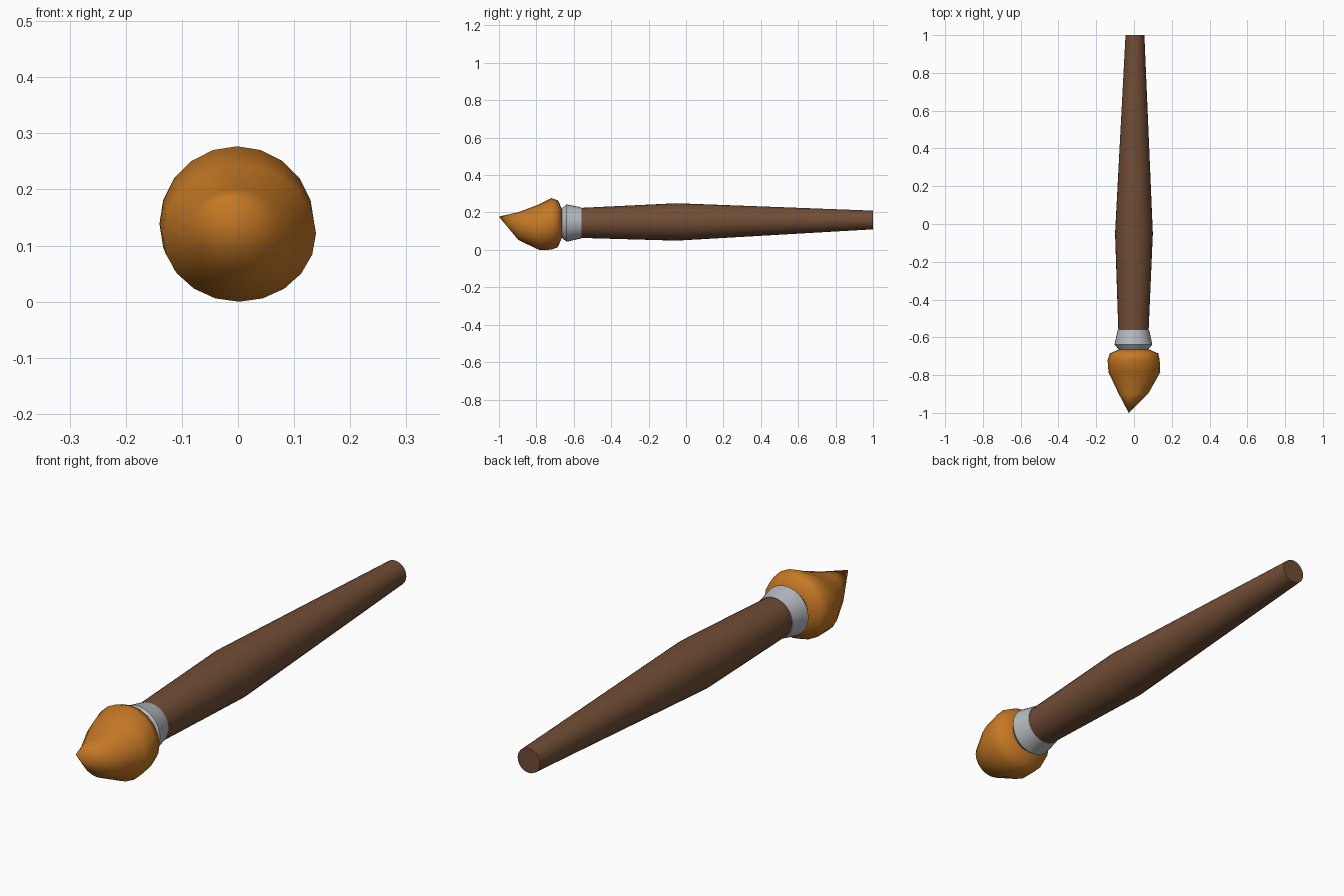
import bpy
import bmesh
from math import cos, sin, tau, radians

cube = bpy.data.objects.get("Cube")
if cube:
    bpy.data.objects.remove(cube, do_unlink=True)


def material(name, colour):
    mat = bpy.data.materials.new(name)
    mat.use_nodes = True
    mat.diffuse_color = (*colour, 1)
    bsdf = next(n for n in mat.node_tree.nodes if n.type == 'BSDF_PRINCIPLED')
    bsdf.inputs["Base Color"].default_value = (*colour, 1)
    bsdf.inputs["Roughness"].default_value = 0.7
    return mat


def loft(name, rings, sides, mat, angle, tip=None):
    """Skin elliptical rings (y, centre x, centre z, radius x, radius z) along y."""
    bm = bmesh.new()
    loops = [[bm.verts.new((cx + rx * cos(tau * i / sides), y, cz + rz * sin(tau * i / sides)))
              for i in range(sides)] for y, cx, cz, rx, rz in rings]
    for a, b in zip(loops, loops[1:]):
        for i in range(sides):
            j = (i + 1) % sides
            bm.faces.new((a[i], a[j], b[j], b[i]))
    bm.faces.new(loops[0])
    if tip:
        point = bm.verts.new(tip)
        for i in range(sides):
            bm.faces.new((loops[-1][i], loops[-1][(i + 1) % sides], point))
    else:
        bm.faces.new(loops[-1])
    bmesh.ops.recalc_face_normals(bm, faces=bm.faces[:])
    mesh = bpy.data.meshes.new(name)
    bm.to_mesh(mesh)
    bm.free()
    mesh.materials.append(mat)
    obj = bpy.data.objects.new(name, mesh)
    bpy.context.collection.objects.link(obj)
    bpy.ops.object.select_all(action='DESELECT')
    obj.select_set(True)
    bpy.context.view_layer.objects.active = obj
    bpy.ops.object.shade_smooth_by_angle(angle=radians(angle))
    return obj


def round_rings(profile):
    """Circular rings on the slightly tilted shaft axis from (y, radius) pairs."""
    return [(y, 0.005 * y, 0.15 + 0.01 * y, r, r) for y, r in profile]


wood = material("brown wood", (0.165, 0.075, 0.036))
metal = material("grey metal", (0.47, 0.49, 0.52))
hair = material("orange bristle", (0.56, 0.19, 0.018))

# Tapered handle, thickest near the middle
loft("handle", round_rings([(1.0, 0.05), (-0.05, 0.1), (-0.57, 0.08)]), 32, wood, 30)

# Flared metal collar
loft("ferrule", round_rings([(-0.56, 0.083), (-0.638, 0.1), (-0.672, 0.072)]), 32, metal, 30)

# Full bristle head drawn out to a raised, off-centre tip
loft("bristles", [
    (-0.662, 0, 0.143, 0.074, 0.074),
    (-0.685, 0, 0.14, 0.128, 0.125),
    (-0.72, -0.002, 0.139, 0.138, 0.138),
    (-0.785, 0.002, 0.122, 0.137, 0.122),
    (-0.895, -0.003, 0.127, 0.08, 0.075),
], 20, hair, 60, tip=(-0.028, -1.0, 0.178))
